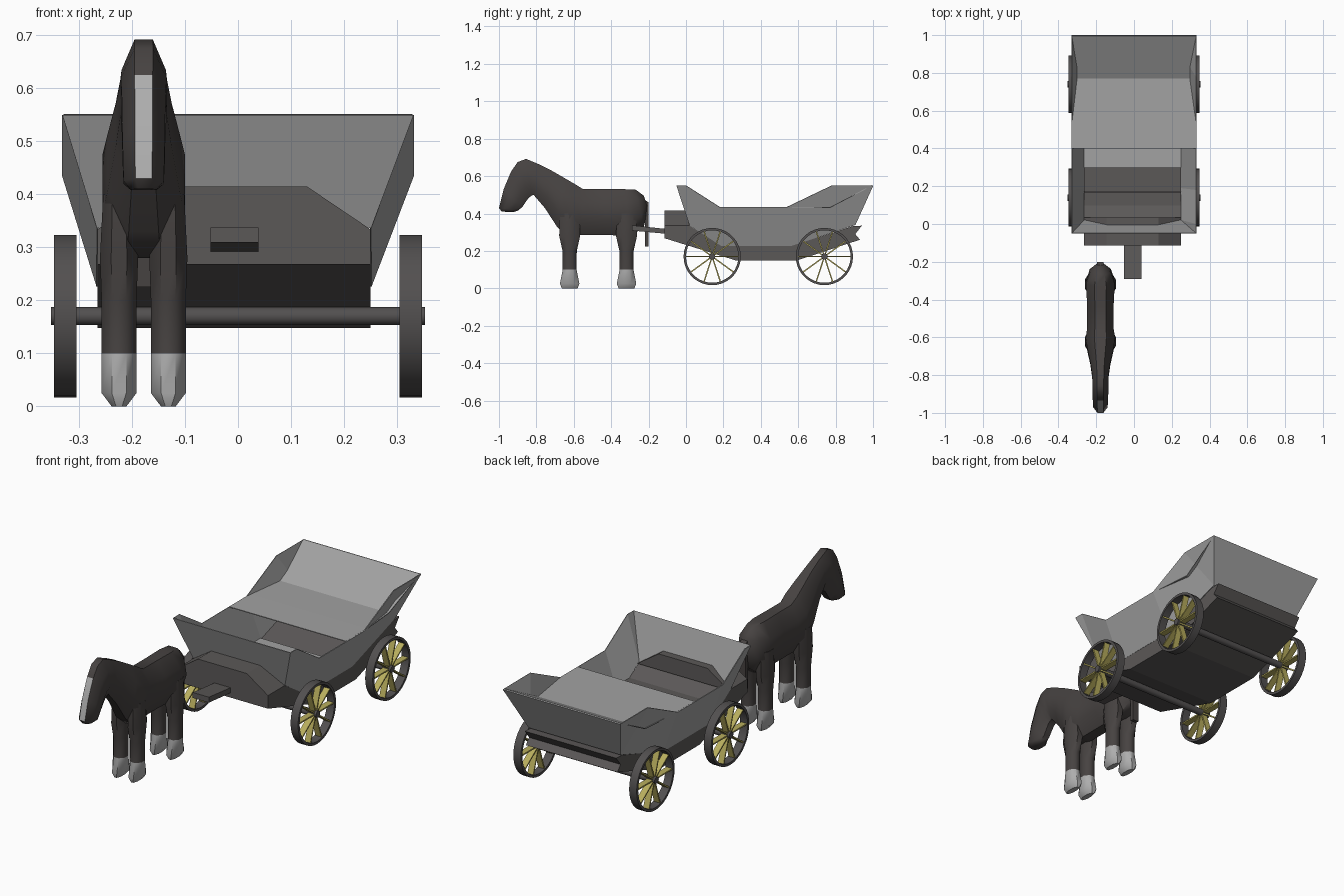
import bpy, bmesh, math
from mathutils import Matrix, Vector

if "Cube" in bpy.data.objects:
    bpy.data.objects.remove(bpy.data.objects["Cube"])


def material(name, r, g, b):
    m = bpy.data.materials.new(name)
    m.diffuse_color = (r, g, b, 1)
    m.use_nodes = True
    m.node_tree.nodes["Principled BSDF"].inputs["Base Color"].default_value = m.diffuse_color
    return m


COAT = material("dark coat", 0.062, 0.055, 0.053)
PALE = material("pale marking", 0.42, 0.42, 0.42)
PANEL = material("light grey panel", 0.36, 0.36, 0.36)
WOOD = material("dark wood", 0.105, 0.098, 0.096)
IRON = material("wheel iron", 0.085, 0.08, 0.08)
YELLOW = material("yellow spoke", 0.48, 0.42, 0.11)


def finish(name, bm, mats, smooth=None):
    bmesh.ops.recalc_face_normals(bm, faces=bm.faces)
    me = bpy.data.meshes.new(name)
    bm.to_mesh(me)
    bm.free()
    for m in mats:
        me.materials.append(m)
    ob = bpy.data.objects.new(name, me)
    bpy.context.collection.objects.link(ob)
    if smooth:
        bpy.ops.object.select_all(action='DESELECT')
        ob.select_set(True)
        bpy.context.view_layer.objects.active = ob
        bpy.ops.object.shade_smooth_by_angle(angle=math.radians(smooth))
    return ob


def prism(name, pts, axis, a, b, mat):
    """Extrude a 2D outline along x (points are y, z) or y (points are x, z)."""
    bm = bmesh.new()
    put = (lambda p, t: (t, p[0], p[1])) if axis == 'x' else (lambda p, t: (p[0], t, p[1]))
    ends = [[bm.verts.new(put(p, t)) for p in pts] for t in (a, b)]
    n = len(pts)
    bm.faces.new(ends[0])
    bm.faces.new(ends[1][::-1])
    for i in range(n):
        j = (i + 1) % n
        bm.faces.new((ends[0][i], ends[0][j], ends[1][j], ends[1][i]))
    return finish(name, bm, [mat])


def box(name, x0, x1, y0, y1, z0, z1, mat):
    return prism(name, [(y0, z0), (y1, z0), (y1, z1), (y0, z1)], 'x', x0, x1, mat)


def loft(name, rings, mats, rule):
    """Octagonal loft; rings are (centre, half-side vector, half-up vector)."""
    bm = bmesh.new()
    k = 1 / math.cos(math.pi / 8)
    loops = []
    for c, u, v in rings:
        angs = [math.radians(22.5 + 45 * i) for i in range(8)]
        loops.append([bm.verts.new(c + u * k * math.cos(t) + v * k * math.sin(t)) for t in angs])
    for r in range(len(loops) - 1):
        for i in range(8):
            j = (i + 1) % 8
            f = bm.faces.new((loops[r][i], loops[r][j], loops[r + 1][j], loops[r + 1][i]))
            f.material_index = rule(r, i)
    bm.faces.new(loops[0]).material_index = rule(0, -1)
    bm.faces.new(loops[-1])
    return finish(name, bm, mats, 50)


# Horse body, neck and head: top y, top z, bottom y, bottom z, half width
HX = -0.178
spine = [
    (-.225, .495, -.205, .43, .02), (-.27, .528, -.225, .33, .056), (-.33, .53, -.29, .28, .076),
    (-.44, .53, -.42, .285, .070), (-.55, .53, -.56, .285, .070), (-.59, .555, -.64, .28, .078),
    (-.65, .59, -.69, .33, .068), (-.72, .63, -.755, .43, .053), (-.79, .665, -.815, .50, .044),
    (-.855, .692, -.825, .495, .042), (-.90, .675, -.84, .485, .043), (-.935, .625, -.855, .465, .041),
    (-.975, .53, -.875, .435, .040), (-1.0, .43, -.90, .415, .038), (-.985, .41, -.92, .408, .025)]
rings = []
for ty, tz, by, bz, w in spine:
    top, bot = Vector((HX, ty, tz)), Vector((HX, by, bz))
    rings.append(((top + bot) / 2, Vector((w, 0, 0)), (top - bot) / 2))
# Pale blaze runs down the front strip of the face
loft("horse_body", rings, [COAT, PALE], lambda r, i: int(i == 1 and r in (11, 12)))

# Horse legs with pale hooves: z, half x, half y
leg = [(0, .014, .042), (.025, .033, .052), (.1, .033, .037), (.2, .033, .038),
       (.28, .036, .056), (.40, .03, .052)]
for end, y in (("front", -.622), ("rear", -.318)):
    for side, s in (("left", -1), ("right", 1)):
        rings = [(Vector((HX + s * .0465, y, z)), Vector((hx, 0, 0)), Vector((0, hy, 0)))
                 for z, hx, hy in leg]
        loft(f"{end}_{side}_leg", rings, [COAT, PALE], lambda r, i: int(r < 2))
prism("tail", [(-.25, .49), (-.2, .46), (-.2, .225), (-.218, .225), (-.222, .42)], 'x',
      HX - .017, HX + .017, COAT)

# Wagon hull with raked ends
X0, X1 = -.265, .25
prism("hull", [(-.115, .335), (-.115, .268), (.27, .148), (.59, .148), (.93, .26), (.905, .29),
               (.94, .335), (.89, .332), (.56, .226), (.19, .226), (.02, .335)], 'x', X0, X1, WOOD)
prism("front_locker", [(X0, .334), (X1, .334), (.13, .415), (-.145, .415)], 'y', -.115, .035, WOOD)
prism("tongue", [(-.29, .337), (-.29, .309), (-.1, .291), (-.1, .317)], 'x', -.052, .039, WOOD)

# Flared upper walls: front panel, two sides and tail panel
bm = bmesh.new()
outline = [(-.05, .55), (0, .55), (.18, .435), (.54, .435), (.78, .55), (1.0, .55),
           (.905, .34), (.56, .226), (.19, .226), (.02, .337)]
walls = []
for s in (-1, 1):
    low = -X0 if s < 0 else X1
    walls.append([bm.verts.new((s * .33 if i < 6 else s * low, y, z))
                  for i, (y, z) in enumerate(outline)])
for w in walls:
    for ids in ((0, 1, 9), (1, 2, 8, 9), (2, 3, 7, 8), (3, 4, 6, 7), (4, 5, 6)):
        bm.faces.new([w[i] for i in ids])
for a, b in ((0, 9), (5, 6)):
    bm.faces.new((walls[0][a], walls[0][b], walls[1][b], walls[1][a]))
tub = finish("upper_walls", bm, [PANEL])
mod = tub.modifiers.new("thickness", 'SOLIDIFY')
mod.thickness = .004
mod.offset = 0

# Rear deck rising into the sloped tail
bm = bmesh.new()
rows = [[bm.verts.new((s * w, y, z)) for s in (-1, 1)]
        for y, z, w in ((.4, .434, .328), (.57, .434, .328), (.77, .432, .31), (.995, .55, .328))]
for a, b in zip(rows, rows[1:]):
    bm.faces.new((a[0], a[1], b[1], b[0]))
deck = finish("rear_deck", bm, [PANEL])
mod = deck.modifiers.new("thickness", 'SOLIDIFY')
mod.thickness = .004
mod.offset = 0

# Cabin floor and bench boards
box("cabin_floor", X0, X1, .19, .56, .226, .232, PANEL)
box("bench_front_board", X0, X1, .03, .17, .24, .285, WOOD)
box("bench_rear_board", X0, X1, .172, .3, .226, .278, WOOD)


def cylinder(bm, radius, x0, x1, segs=16):
    m = Matrix.Translation(((x0 + x1) / 2, 0, 0)) @ Matrix.Rotation(math.pi / 2, 4, 'Y')
    bmesh.ops.create_cone(bm, cap_ends=True, segments=segs, radius1=radius, radius2=radius,
                          depth=x1 - x0, matrix=m)


# Axles and wheels
WZ, R = .17, .153
for end, y in (("front", .14), ("rear", .74)):
    bm = bmesh.new()
    cylinder(bm, .017, -.353, .353)
    axle = finish(f"{end}_axle", bm, [IRON], 40)
    axle.location = (0, y, WZ)
    for side, s in (("left", -1), ("right", 1)):
        place = (s * .326, y, WZ)
        # Rim as a lathed rectangle
        bm = bmesh.new()
        n = 36
        prof = [(-.021, R), (.021, R), (.021, R - .013), (-.021, R - .013)]
        loops = [[bm.verts.new((x, r * math.cos(t), r * math.sin(t))) for x, r in prof]
                 for t in (2 * math.pi * k / n for k in range(n))]
        for k in range(n):
            a, b = loops[k], loops[(k + 1) % n]
            for i in range(4):
                j = (i + 1) % 4
                bm.faces.new((a[i], a[j], b[j], b[i]))
        finish(f"{end}_{side}_rim", bm, [IRON], 40).location = place
        # Ten flat-bladed spokes
        bm = bmesh.new()
        for k in range(10):
            m = (Matrix.Rotation(2 * math.pi * (k + .5) / 10, 4, 'X')
                 @ Matrix.Translation((0, 0, .078)) @ Matrix.Diagonal((.032, .007, .13, 1)))
            bmesh.ops.create_cube(bm, size=1, matrix=m)
        finish(f"{end}_{side}_spokes", bm, [YELLOW]).location = place
